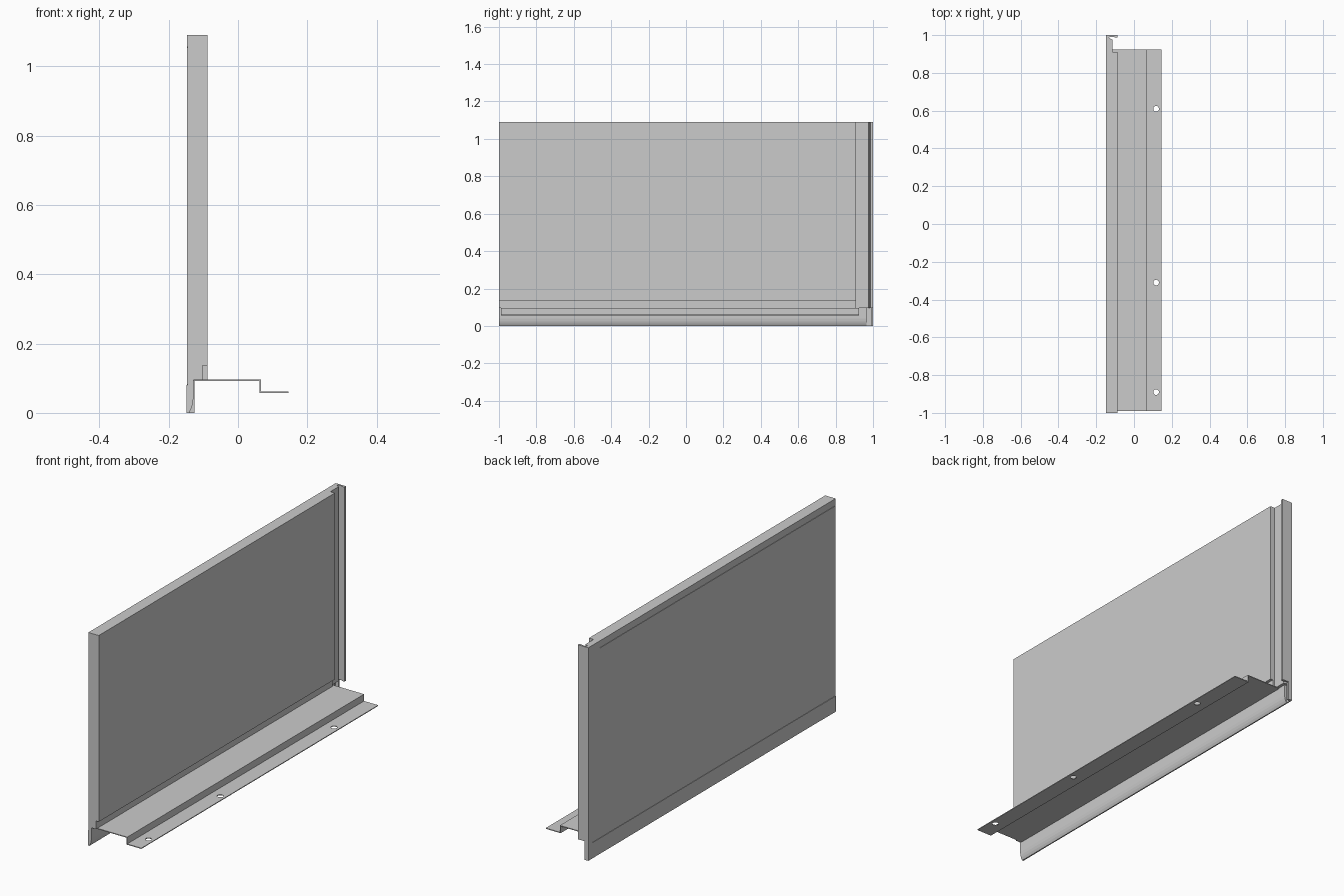
import bpy, bmesh
from mathutils import Vector

if "Cube" in bpy.data.objects:
    bpy.data.objects.remove(bpy.data.objects["Cube"])


def extrude(name, pts, a, b, axis="Y"):
    """Extrude a closed profile: (x, z) along Y, or (x, y) along Z."""
    bm = bmesh.new()
    place = (lambda u, v, t: (u, t, v)) if axis == "Y" else (lambda u, v, t: (u, v, t))
    base = bm.faces.new([bm.verts.new(place(u, v, a)) for u, v in pts])
    ext = bmesh.ops.extrude_face_region(bm, geom=[base])["geom"]
    bmesh.ops.translate(bm, verts=[g for g in ext if isinstance(g, bmesh.types.BMVert)],
                        vec=Vector(place(0, 0, b - a)))
    bmesh.ops.recalc_face_normals(bm, faces=bm.faces)
    me = bpy.data.meshes.new(name)
    bm.to_mesh(me)
    bm.free()
    ob = bpy.data.objects.new(name, me)
    bpy.context.collection.objects.link(ob)
    return ob


OUT, INN = -0.147, -0.088     # outer and inner faces of the panel
TOP, SHELF = 1.09, 0.095      # panel top and shelf height


def seam(z, w=0.002, d=0.002):
    return [(OUT, z - w), (OUT + d, z - w), (OUT + d, z + w), (OUT, z + w)]


# main panel with stepped foot and a fine upper seam outside
extrude("panel", [(OUT, SHELF), *seam(1.055), (OUT, TOP), (INN, TOP),
                  (INN, 0.137), (-0.103, 0.137), (-0.103, SHELF)], -1, 0.91)

# rebated end of the panel with its returned closing lip
extrude("end_channel", [(OUT, 0.91), (OUT, 1.0), (INN, 1.0), (INN, 0.987),
                        (-0.102, 0.987), (-0.106, 0.991), (-0.128, 0.991),
                        (-0.132, 0.985), (-0.114, 0.975), (-0.114, 0.91)],
        SHELF, TOP, "Z")

# skirt below the panel, curving in to a thin drip edge
extrude("skirt", [(OUT, 0), *seam(0.082), (OUT, SHELF), (-0.129, SHELF),
                  (-0.129, 0.04), (-0.131, 0.025), (-0.135, 0.012), (-0.141, 0)],
        -1, 0.965)

# corner return closing the skirt end
extrude("skirt_end", [(OUT, 0.965), (OUT, 1.0), (-0.125, 1.0), (-0.125, 0.99),
                      (-0.141, 0.99), (-0.141, 0.965)], 0, SHELF, "Z")

# overlap plate at the other end of the skirt
extrude("skirt_overlap", [(OUT - 0.001, 0), (OUT - 0.001, 0.08), (OUT, 0.08), (OUT, 0)],
        -1, -0.88)

# stepped mounting flange
T = 0.004
flange = extrude("mounting_flange",
                 [(-0.13, SHELF + 0.001), (0.066, SHELF + 0.001), (0.066, 0.061),
                  (0.146, 0.061), (0.146, 0.061 - T), (0.066 - T, 0.061 - T),
                  (0.066 - T, SHELF + 0.001 - T), (-0.13, SHELF + 0.001 - T)],
                 -0.99, 0.925)

# screw holes
bpy.context.view_layer.objects.active = flange
for y in (-0.89, -0.31, 0.61):
    bpy.ops.mesh.primitive_cylinder_add(vertices=32, radius=0.015, depth=0.03,
                                        location=(0.117, y, 0.059))
    cutter = bpy.context.object
    cutter.name = "hole_cutter"
    cutter.hide_render = True
    mod = flange.modifiers.new("hole", "BOOLEAN")
    mod.operation = "DIFFERENCE"
    mod.solver = "EXACT"
    mod.object = cutter
    bpy.context.view_layer.objects.active = flange
    bpy.ops.object.modifier_apply(modifier=mod.name)
    bpy.data.objects.remove(cutter)
